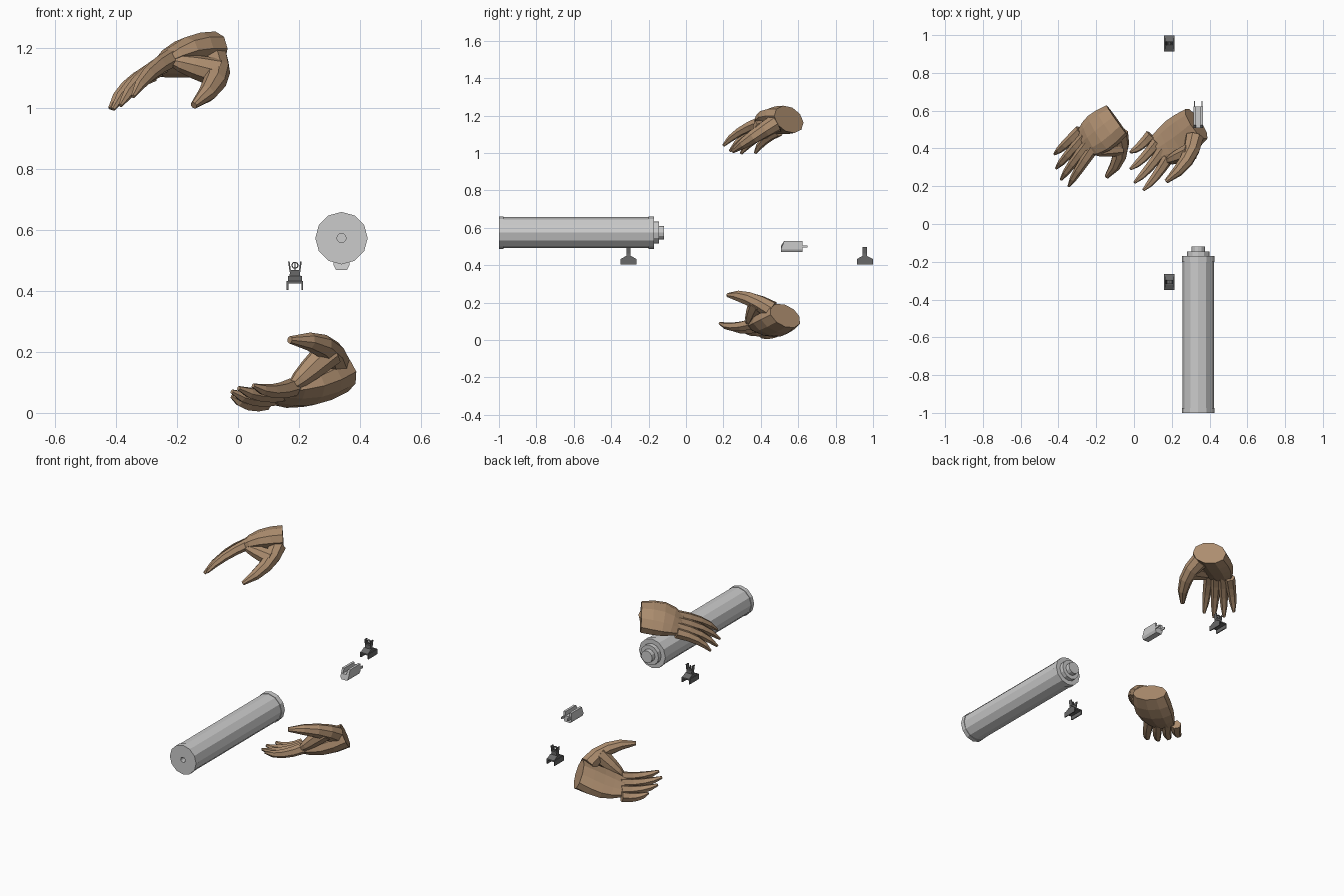
import bpy, bmesh
from math import sin, cos, pi, tau, sqrt
from mathutils import Vector

if "Cube" in bpy.data.objects:
    bpy.data.objects.remove(bpy.data.objects["Cube"])


def material(name, *color):
    mat = bpy.data.materials.new(name)
    mat.use_nodes = True
    mat.diffuse_color = (*color, 1)
    shader = mat.node_tree.nodes["Principled BSDF"]
    shader.inputs["Base Color"].default_value = mat.diffuse_color
    return mat


skin = material("brown skin", 0.42, 0.27, 0.16)
silver = material("light grey metal", 0.6, 0.6, 0.6)
dark = material("dark grey metal", 0.14, 0.14, 0.14)


def finish(bm, name, mat, location=(0, 0, 0)):
    bmesh.ops.recalc_face_normals(bm, faces=bm.faces)
    mesh = bpy.data.meshes.new(name)
    bm.to_mesh(mesh)
    bm.free()
    mesh.materials.append(mat)
    part = bpy.data.objects.new(name, mesh)
    part.location = location
    bpy.context.collection.objects.link(part)


def bridge(bm, rings, closed=False):
    """Skin a row of vertex rings, capping both ends unless it closes on itself."""
    pairs = list(zip(rings, rings[1:]))
    if closed:
        pairs.append((rings[-1], rings[0]))
    else:
        bm.faces.new(rings[0])
        bm.faces.new(rings[-1])
    for near, far in pairs:
        for i in range(len(near)):
            bm.faces.new((near[i - 1], near[i], far[i], far[i - 1]))


def loft(bm, path, widths, heights, side, sides):
    """Oval tube along a path, its width lying along the side direction."""
    rings = []
    last = len(path) - 1
    for k, (center, width, height) in enumerate(zip(path, widths, heights)):
        along = (path[min(k + 1, last)] - path[max(k - 1, 0)]).normalized()
        across = (side - along * side.dot(along)).normalized()
        up = along.cross(across)
        angles = [tau * (i + 0.5) / sides for i in range(sides)]
        rings.append([bm.verts.new(center + across * width * cos(a) + up * height * sin(a))
                      for a in angles])
    bridge(bm, rings)


def bezier(start, bend, end, t):
    return start.lerp(bend, t).lerp(bend.lerp(end, t), t)


def mirrored(half):
    return half + [(-a, b) for a, b in reversed(half)]


def extrude(bm, profile, place_near, place_far):
    """Prism between two placements of one flat profile."""
    bridge(bm, [[bm.verts.new(place(a, b)) for a, b in profile]
                for place in (place_near, place_far)])


def box(bm, center, size):
    verts = bmesh.ops.create_cube(bm, size=1)["verts"]
    bmesh.ops.scale(bm, vec=size, verts=verts)
    bmesh.ops.translate(bm, vec=center, verts=verts)
    return verts


STEPS = [i / 4 for i in range(5)]


# Hands: flattened palm, web, bent thumb and four tapering fingers
def digit(bm, start, bend, tip, radius, side, sides):
    path = [bezier(start, bend, tip, t) for t in STEPS]
    radii = [radius * (1 - 0.4 * t) * sqrt(1.2 - t ** 4) for t in STEPS]
    loft(bm, path, radii, radii, side, sides)


def hand(name, wrist, index_knuckle, pinky_knuckle, index_tip, pinky_tip,
         thumb_base, thumb_bend, thumb_tip, lift, reach):
    bm = bmesh.new()
    wrist, lift = Vector(wrist), Vector(lift)
    index_knuckle, pinky_knuckle = Vector(index_knuckle), Vector(pinky_knuckle)
    index_tip, pinky_tip = Vector(index_tip), Vector(pinky_tip)
    thumb = [Vector(p) for p in (thumb_base, thumb_bend, thumb_tip)]
    side = index_knuckle - pinky_knuckle

    palm_end = index_knuckle.lerp(pinky_knuckle, 0.5)
    path = [wrist.lerp(palm_end, t) + lift * sin(pi * t) for t in STEPS]
    widths = [0.1 - 0.02 * t + 0.025 * sin(pi * t) for t in STEPS]
    heights = [0.068 - 0.044 * t * t for t in STEPS]
    loft(bm, path, widths, heights, side, sides=10)

    digit(bm, *thumb, radius=0.045, side=side, sides=8)
    web_start = bezier(*thumb, 0.3)
    digit(bm, web_start, web_start.lerp(index_knuckle, 0.5), index_knuckle,
          radius=0.045, side=side, sides=8)

    for finger in range(4):
        t = finger / 3
        knuckle = index_knuckle.lerp(pinky_knuckle, t)
        tip = index_tip.lerp(pinky_tip, t)
        tip += (tip - knuckle) * reach * sin(pi * t)
        bend = knuckle.lerp(tip, 0.5) + lift * 2
        root = knuckle.lerp(bend, -0.2)
        digit(bm, root, bend, tip, radius=0.028, side=side, sides=6)
    finish(bm, name, skin)


hand("upper_hand",
     wrist=(-0.09, 0.55, 1.18),
     index_knuckle=(-0.23, 0.38, 1.16), pinky_knuckle=(-0.3, 0.48, 1.11),
     index_tip=(-0.345, 0.2, 1.04), pinky_tip=(-0.42, 0.37, 1),
     thumb_base=(-0.08, 0.48, 1.16), thumb_bend=(-0.04, 0.36, 1.09),
     thumb_tip=(-0.145, 0.25, 1.01),
     lift=(-0.01, -0.01, 0.01), reach=0.16)

hand("lower_hand",
     wrist=(0.33, 0.53, 0.13),
     index_knuckle=(0.17, 0.33, 0.08), pinky_knuckle=(0.08, 0.46, 0.035),
     index_tip=(0.05, 0.18, 0.09), pinky_tip=(-0.02, 0.38, 0.055),
     thumb_base=(0.32, 0.46, 0.16), thumb_bend=(0.31, 0.33, 0.24),
     thumb_tip=(0.17, 0.225, 0.24),
     lift=(0, -0.01, -0.015), reach=0.25)


# Long tube: twelve-sided stack of turned sections with a bore in its front
bm = bmesh.new()
RIM, BODY, COLLAR, KNOB, BORE = 0.086, 0.083, 0.059, 0.036, 0.015
front = -1
outline = [(BORE, front + 0.04), (BORE, front)]
y = front
for radius, length in ((RIM, 0.025), (BODY, 0.775), (RIM, 0.03), (COLLAR, 0.025), (KNOB, 0.027)):
    outline += [(radius, y), (radius, y + length)]
    y += length
bridge(bm, [[bm.verts.new((radius * sin(i * tau / 12), along, radius * cos(i * tau / 12)))
             for i in range(12)] for radius, along in outline])
finish(bm, "barrel_tube", silver, location=(0.34, 0, 0.574))

# Small block with an open groove on top, a sloped nose and two rear prongs
bm = bmesh.new()
half_channel = [(0.012, 0.005), (0.012, 0.03), (0.026, 0.03), (0.026, -0.015), (0.018, -0.03)]
extrude(bm, mirrored(half_channel),
        lambda x, z: (x, -0.04 if z > 0.02 else -0.057, z),
        lambda x, z: (x, 0.057, z))
for sign in (-1, 1):
    box(bm, center=(sign * 0.02, 0.07, 0), size=(0.006, 0.03, 0.012))
finish(bm, "grooved_block", silver, location=(0.34, 0.565, 0.5))


# Sights: clamp legs, sloped base, tapered neck, flared ears, post or ring
def sight(name, y, has_ring):
    bm = bmesh.new()
    half_base = [(0.043, 0.02), (0.043, 0.028), (0.014, 0.044)]
    extrude(bm, mirrored(half_base),
            lambda along, z: (-0.023, along, z),
            lambda along, z: (0.023, along, z))
    neck = box(bm, center=(0, 0, 0.05), size=(0.038, 0.022, 0.03))
    bmesh.ops.scale(bm, vec=(0.8, 1, 1), verts=[v for v in neck if v.co.z > 0.05])
    for sign in (-1, 1):
        box(bm, center=(sign * 0.024, 0, 0.013), size=(0.006, 0.085, 0.03))
        ear = box(bm, center=(sign * 0.015, 0, 0.075), size=(0.005, 0.022, 0.035))
        bmesh.ops.translate(bm, vec=(sign * 0.005, 0, 0), verts=[v for v in ear if v.co.z > 0.075])
    if has_ring:
        section = mirrored([(0.005, 0.008), (0.005, 0.012)])
        bridge(bm, [[bm.verts.new((radius * cos(a), along, 0.08 + radius * sin(a)))
                     for along, radius in section]
                    for a in (tau * i / 10 for i in range(10))], closed=True)
    else:
        box(bm, center=(0, 0, 0.075), size=(0.004, 0.006, 0.025))
    finish(bm, name, dark, location=(0.187, y, 0.405))


sight("front_sight", y=-0.307, has_ring=False)
sight("rear_sight", y=0.956, has_ring=True)
